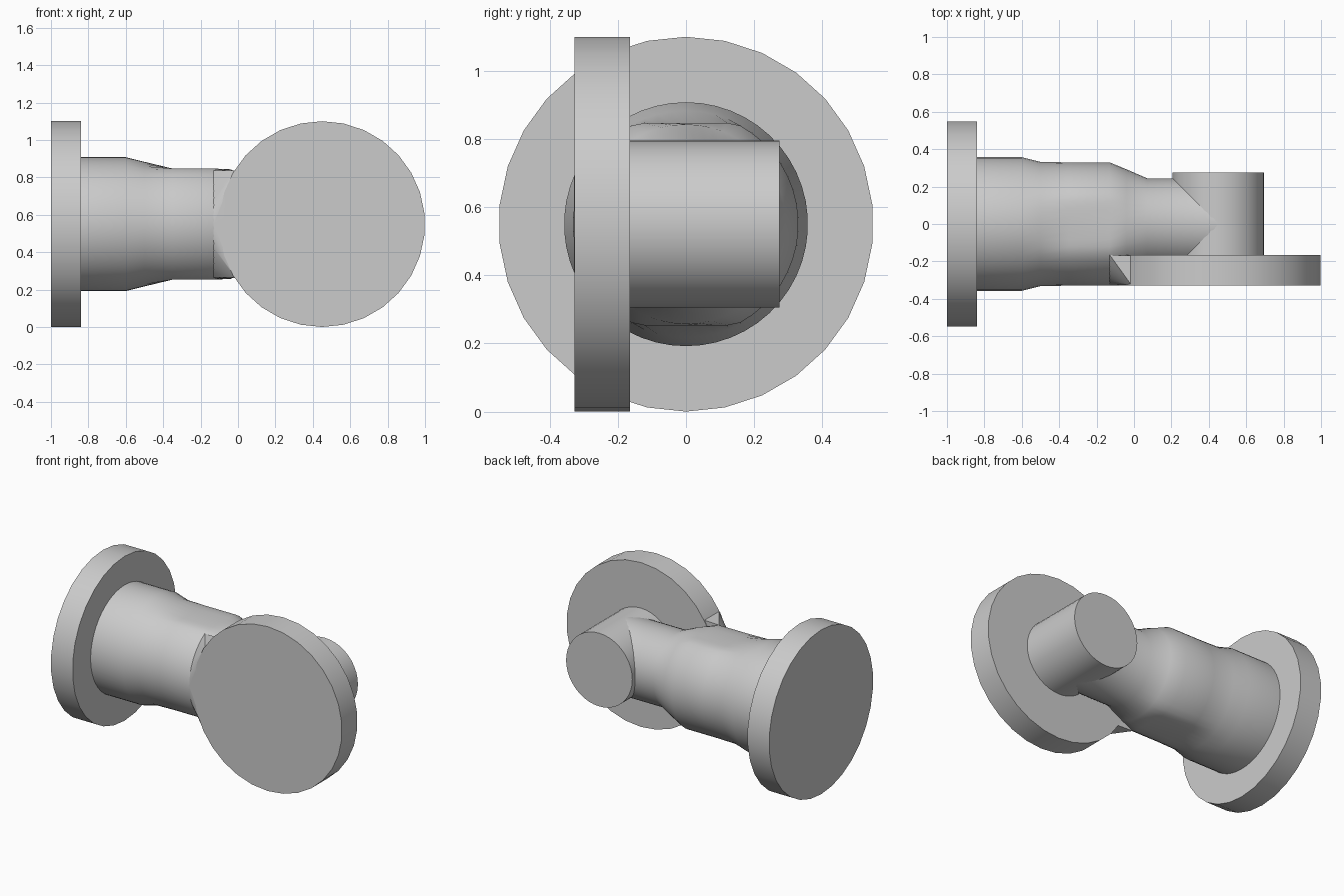
import bpy, bmesh, math
from mathutils import Vector, Matrix

cube = bpy.data.objects.get("Cube")
if cube:
    bpy.data.objects.remove(cube)

mat = bpy.data.materials.new("plain grey")
mat.use_nodes = True
GREY = (0.6, 0.6, 0.6, 1)
mat.diffuse_color = GREY
mat.node_tree.nodes["Principled BSDF"].inputs["Base Color"].default_value = GREY

MID = 0.55          # height of the pipe axis
RIM = 0.55          # flange radius
BORE = 0.245        # narrow pipe radius
OUTLET_X = 0.45     # outlet axis


def finish(name, bm, angle=30):
    bmesh.ops.recalc_face_normals(bm, faces=bm.faces)
    mesh = bpy.data.meshes.new(name)
    bm.to_mesh(mesh)
    bm.free()
    mesh.materials.append(mat)
    obj = bpy.data.objects.new(name, mesh)
    bpy.context.collection.objects.link(obj)
    bpy.ops.object.select_all(action='DESELECT')
    obj.select_set(True)
    bpy.context.view_layer.objects.active = obj
    bpy.ops.object.shade_smooth_by_angle(angle=math.radians(angle))
    return obj


def loft(name, rings, sides, place):
    """Skin rings of (distance, radius, flat half-height) along an axis."""
    bm = bmesh.new()
    loops = []
    for d, r, flat in rings:
        loop = []
        for i in range(sides):
            a = math.tau * i / sides
            h = max(-flat, min(flat, r * math.cos(a)))
            loop.append(bm.verts.new(place(d, r * math.sin(a), h)))
        loops.append(loop)
    for a, b in zip(loops, loops[1:]):
        for i in range(sides):
            j = (i + 1) % sides
            bm.faces.new((a[i], a[j], b[j], b[i]))
    bm.faces.new(loops[0])
    bm.faces.new(loops[-1])
    return finish(name, bm)


def along_x(d, s, h):
    return (d, s, MID + h)


def along_y(d, s, h):
    return (OUTLET_X + s, d, MID + h)


# Round flanges
loft("side_flange", [(-1, RIM, RIM), (-0.84, RIM, RIM)], 30, along_x)
loft("front_flange", [(-0.328, RIM, RIM), (-0.165, RIM, RIM)], 30, along_y)

# Main pipe: wide collar, waist with flattened top and bottom, narrow neck
loft("main_pipe", [
    (-0.85, 0.358, 0.358), (-0.6, 0.358, 0.358), (-0.5, 0.333, 0.333),
    (-0.35, 0.33, 0.297), (-0.13, 0.33, 0.297), (-0.04, 0.293, 0.293),
    (0.07, BORE, BORE), (OUTLET_X, BORE, BORE)], 50, along_x)

# Stub crossing the neck and ending at the front flange
loft("cross_stub", [(-0.17, BORE, BORE), (0.275, BORE, BORE)], 40, along_y)

# Web filling the gap between the pipe waist and the front flange
bm = bmesh.new()
for i in range(17):
    t = i / 8 - 1
    a = t * math.radians(60)
    bm.verts.new((-0.13, -0.33 * math.cos(a), MID + 0.33 * math.sin(a)))
    h = 0.287 * t
    x = OUTLET_X - math.sqrt(RIM ** 2 - h ** 2) + 0.005
    for y in (-0.326, -0.17):
        bm.verts.new((x, y, MID + h))
hull = bmesh.ops.convex_hull(bm, input=bm.verts[:])
loose = [v for v in bm.verts if not v.link_faces]
bmesh.ops.delete(bm, geom=loose, context='VERTS')
finish("flange_web", bm, 25)
